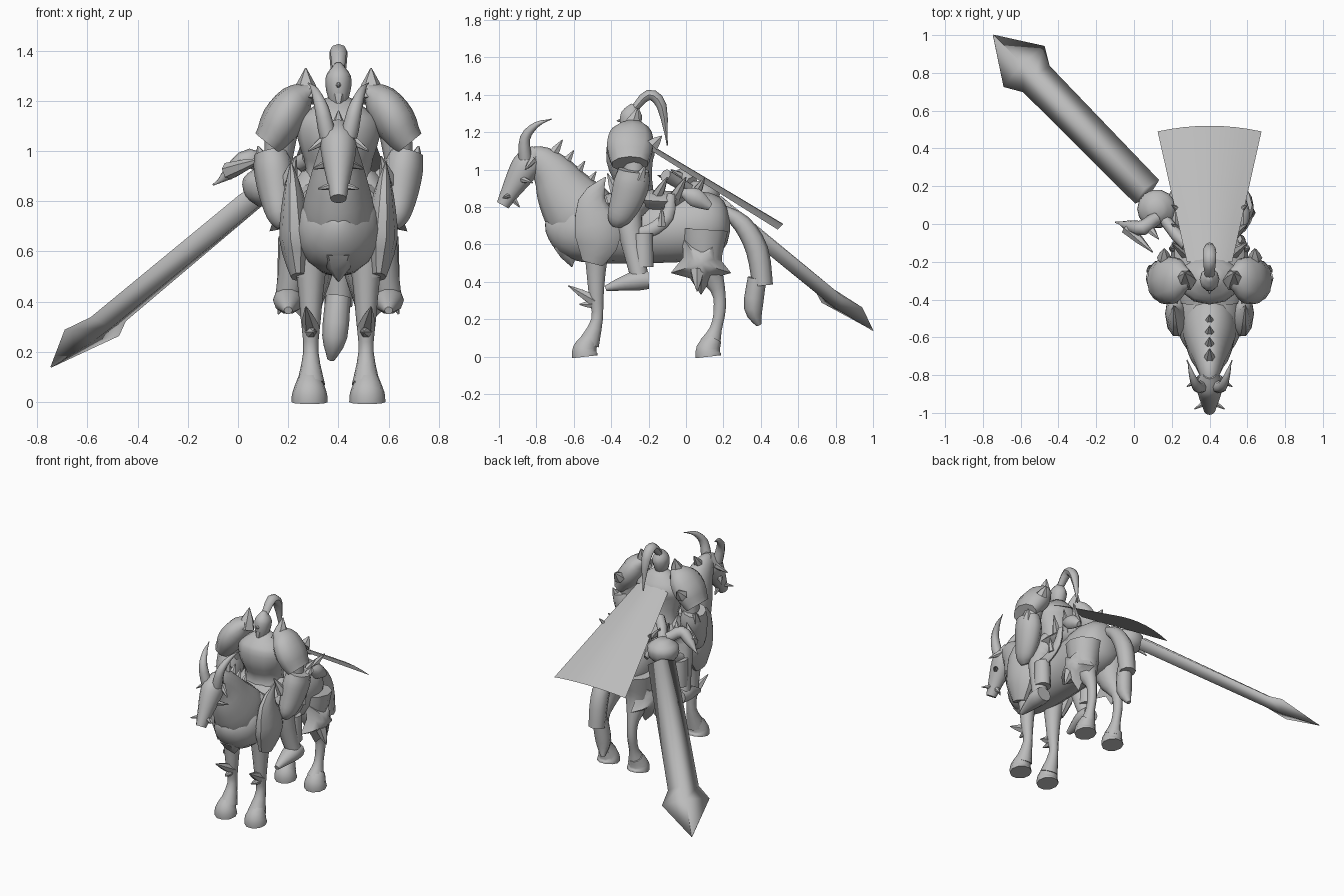
import bpy, bmesh, math
from mathutils import Vector

cube = bpy.data.objects.get("Cube")
if cube:
    bpy.data.objects.remove(cube)

SIDE, UP = Vector((1, 0, 0)), Vector((0, 0, 1))
CENTRE = SIDE * .4   # mount and rider stand off centre, the sword balances them
THIN = .003

grey = bpy.data.materials.new("stone grey")
grey.use_nodes = True
grey.diffuse_color = (.5, .5, .5, 1)
grey.node_tree.nodes["Principled BSDF"].inputs["Base Color"].default_value = grey.diffuse_color


def finish(name, bm, closed=True, crease=50):
    """Turn a bmesh into a smooth shaded object with sharp hard edges."""
    if closed:
        bmesh.ops.recalc_face_normals(bm, faces=bm.faces)
    mesh = bpy.data.meshes.new(name)
    bm.to_mesh(mesh)
    bm.free()
    mesh.materials.append(grey)
    for polygon in mesh.polygons:
        polygon.use_smooth = True
    mesh.set_sharp_from_angle(angle=math.radians(crease))
    bpy.context.scene.collection.objects.link(bpy.data.objects.new(name, mesh))


def bridge(bm, loops):
    """Join rings of vertices into a closed skin."""
    for low, high in zip(loops, loops[1:]):
        for k in range(len(low)):
            bm.faces.new((low[k - 1], low[k], high[k], high[k - 1]))
    bm.faces.new(loops[0])
    bm.faces.new(loops[-1])


def sides(name, mirror):
    return ((name + "_left", 1), (name + "_right", -1)) if mirror else ((name, 1),)


def place(point, sign):
    return CENTRE + Vector((sign * point.x, point.y, point.z))


def skin(name, spine, radii, flat=1, mirror=False, across=SIDE, count=10):
    """Skin ellipses along a spine; flat is the ratio of width to depth."""
    for part, sign in sides(name, mirror):
        bm = bmesh.new()
        loops = []
        for i, point in enumerate(spine):
            ahead, behind = spine[min(i + 1, len(spine) - 1)], spine[max(i - 1, 0)]
            tangent = (ahead - behind).normalized()
            width = (across - tangent * across.dot(tangent)).normalized()
            depth = tangent.cross(width)
            turns = [math.tau * k / count for k in range(count)]
            loops.append([bm.verts.new(place(point + radii[i] * (
                width * flat * math.cos(a) + depth * math.sin(a)), sign)) for a in turns])
        bridge(bm, loops)
        finish(part, bm)


def smooth(values, steps=3):
    """Pass a flowing curve through a list of vectors."""
    ends = [values[0], *values, values[-1]]
    result = []
    for a, b, c, d in zip(ends, ends[1:], ends[2:], ends[3:]):
        for step in range(steps):
            t = step / steps
            result.append(b + ((c - a) * t + (a * 2 - b * 5 + c * 4 - d) * t ** 2
                               + (b * 3 - a - c * 3 + d) * t ** 3) / 2)
    return result + [values[-1]]


def limb(name, x, path, **options):
    """Flowing tube through (y, z, radius) stops; x is fixed or a start and end."""
    first, last = x if isinstance(x, tuple) else (x, x)
    stops = smooth([Vector(stop) for stop in path])
    spine = [Vector((first + (last - first) * i / (len(stops) - 1), s.x, s.y)) for i, s in enumerate(stops)]
    skin(name, spine, [max(s.z, THIN) for s in stops], **options)


def spike(name, base, tip, radius, mirror=True):
    """A tapering thorn."""
    base, tip = Vector(base), Vector(tip)
    across = UP if abs((tip - base).normalized().x) > .8 else SIDE
    skin(name, [base, base.lerp(tip, .5), tip], [radius, radius * .65, THIN],
         mirror=mirror, across=across, count=6)


# Mount: trunk, neck, head and horns
limb("mount_body", 0, [(.235, .7, .03), (.2, .7, .13), (.08, .7, .185), (-.2, .67, .17), (-.45, .69, .19),
                       (-.6, .69, .17), (-.69, .72, .1), (-.73, .75, .03)], flat=.92, count=16)
limb("mount_neck", 0, [(-.48, .68, .18), (-.57, .77, .19), (-.65, .88, .155), (-.71, .98, .115), (-.78, 1.05, .08),
                       (-.84, 1.07, .05)], flat=.75, count=12)
limb("mount_head", 0, [(-.79, 1.1, .04), (-.84, 1.04, .075), (-.88, .98, .073), (-.94, .88, .05), (-.98, .81, .035)],
     flat=.92, count=12)
limb("mount_horn", (.04, .12), [(-.86, 1.06, .035), (-.86, 1.17, .028), (-.8, 1.24, .016), (-.72, 1.27, 0)],
     mirror=True, count=8)
spike("mount_ear", (.05, -.82, 1.05), (.12, -.86, 1), .022)
spike("cheek_spike", (.04, -.88, .95), (.1, -.82, .93), .02)
spike("nose_spike", (.03, -.95, .86), (.08, -.98, .85), .016)
spike("chin_spike", (0, -.93, .85), (0, -.89, .8), .022, False)
spike("chest_keel", (0, -.64, .6), (0, -.61, .48), .08, False)
for step in range(4):
    root = Vector((0, -.72, 1.07)).lerp(Vector((0, -.54, .9)), step / 3)
    spike("mane_spike", root, root + Vector((0, .06, .09)), .035, False)

# Mount: legs and hooves
limb("fore_leg", .11, [(-.47, .65, .09), (-.48, .5, .06), (-.48, .33, .042), (-.475, .2, .032), (-.52, .07, .06)],
     mirror=True, flat=.95)
limb("hind_leg", .11, [(.1, .68, .13), (.1, .52, .1), (.17, .36, .042), (.18, .25, .034), (.16, .15, .034),
                       (.13, .07, .06)], mirror=True, flat=.9)
for name, y in (("fore_hoof", -.54), ("hind_hoof", .12)):
    limb(name, .115, [(y, 0, .072), (y, .04, .068), (y + .03, .1, .045)], mirror=True)
spike("fore_knee_spike", (.11, -.49, .3), (.13, -.63, .38), .035)
spike("fore_knee_thorn", (.11, -.5, .28), (.1, -.57, .28), .025)

# Mount: leaf shaped shoulder plates, leg guards and five pointed haunch plates
limb("shoulder_plate", (.19, .16), [(-.43, .96, 0), (-.5, .83, .08), (-.47, .65, .13), (-.5, .5, .06)],
     mirror=True, flat=.5)
limb("fore_leg_guard", .12, [(-.49, .62, .065), (-.48, .5, .055)], mirror=True)
for part, sign in sides("haunch_plate", True):
    bm = bmesh.new()
    star = []
    for k in range(10):
        angle = math.tau * (k + 1.5) / 10
        reach = .1 if k % 2 else .17
        star.append(Vector((.14, .08 + reach * math.cos(angle), .5 + reach * math.sin(angle))))
    hub = Vector((.23, .08, .5))
    bridge(bm, [[bm.verts.new(place(p.lerp(hub, t) + SIDE * t * (1 - t) * .12, sign)) for p in star]
                for t in (0, .3, .6, .85)])
    finish(part, bm)
spike("haunch_thorn", (.2, .06, .46), (.24, .06, .35), .04)

# Tail in two sections
limb("tail_upper", 0, [(.2, .78, .03), (.3, .71, .05), (.38, .57, .06), (.41, .38, .055)], count=8)
limb("tail_lower", (0, -.03), [(.38, .42, .05), (.36, .26, .05), (.39, .17, .015)], count=8)

# Saddle, straps and trim
limb("saddle", 0, [(-.42, .82, .05), (-.28, .84, .06), (-.1, .83, .06), (0, .86, .035)], flat=3)
limb("hanging_strap", (.16, .2), [(-.08, .87, .02), (-.1, .75, .035), (-.2, .67, .035), (-.32, .66, .03)],
     mirror=True, flat=.6, count=8)
limb("side_pouch", .18, [(-.02, .88, .02), (.05, .85, .05), (.13, .8, .02)], mirror=True, flat=.7, count=8)
spike("strap_thorn", (.19, -.13, .7), (.21, -.13, .8), .025)
for y in (-.16, -.06, .04):
    spike("belt_spike", (.12, y, .85), (.2, y + .06, .96), .035)

# Rider: torso, head and plume
limb("rider_torso", 0, [(-.28, .82, .12), (-.28, .93, .1), (-.3, 1.05, .125), (-.29, 1.13, .12), (-.28, 1.21, .04)],
     flat=1.3, count=12)
limb("rider_head", 0, [(-.31, 1.18, .035), (-.3, 1.24, .057), (-.29, 1.3, .058), (-.28, 1.35, .015)], flat=.85)
spike("rider_nose", (0, -.34, 1.265), (0, -.37, 1.26), .015, False)
spike("rider_beard", (0, -.33, 1.22), (0, -.35, 1.17), .03, False)
limb("rider_plume", 0, [(-.28, 1.32, .02), (-.2, 1.4, .028), (-.13, 1.34, .027), (-.1, 1.13, 0)], flat=1.2, count=8)

# Rider: shoulders, arms and gauntlets
limb("pauldron", (.11, .28), [(-.29, 1.24, .05), (-.29, 1.2, .11), (-.3, 1.12, .13), (-.3, 1.03, .1)],
     mirror=True, flat=.65)
spike("pauldron_spike", (.13, -.3, 1.2), (.13, -.26, 1.33), .06)
spike("pauldron_barb", (.24, -.18, 1.13), (.24, -.13, 1.18), .04)
limb("upper_arm", (.22, .25), [(-.28, 1.12, .07), (-.28, .9, .05)], mirror=True)
limb("gauntlet", (.27, .22), [(-.28, 1, .085), (-.29, .93, .1), (-.32, .83, .09), (-.36, .74, .065), (-.37, .7, .03)],
     mirror=True, flat=.8)
spike("elbow_spike", (.3, -.25, .95), (.32, -.22, 1.02), .035)
spike("wrist_spike", (.2, -.37, .87), (.17, -.42, .98), .035)

# Rider: legs, cloth and boots
limb("rider_thigh", (.08, .2), [(-.25, .86, .09), (-.31, .78, .09), (-.3, .68, .07), (-.25, .43, .05)], mirror=True)
limb("leg_cloth", .19, [(-.23, .66, .055), (-.23, .48, .06)], mirror=True, flat=.9)
limb("rider_boot", .2, [(-.2, .41, .05), (-.27, .405, .055), (-.36, .385, .035), (-.43, .365, .015)],
     mirror=True, flat=1.1)

# Cape: a flared sheet that arches across its width
bm = bmesh.new()
rows = []
for t in (0, .25, .5, .75, 1):
    row = []
    for k in range(-4, 5):
        u = k / 4
        sag = .03 * u * u
        row.append(bm.verts.new(CENTRE + Vector((u * (.12 + .155 * t), -.2 + .72 * t - sag * t, 1.14 - .43 * t - sag))))
    rows.append(row)
for near, far in zip(rows, rows[1:]):
    for k in range(len(near) - 1):
        bm.faces.new((near[k], near[k + 1], far[k + 1], far[k]))
finish("cape", bm, False)

# Sword: ridged blade with a flared arrow tip
bm = bmesh.new()
start, end = Vector((.07, .17, .82)), Vector((-.745, 1, .14))
wide = Vector((.7, .7, -.08))
thick = (end - start).cross(wide).normalized()
stations = []
for t, width, depth in ((0, .09, .045), (.72, .1, .04), (.8, .155, .035), (1, THIN, THIN)):
    offsets = (wide * width, thick * depth, -wide * width, -thick * depth)
    stations.append([bm.verts.new(start.lerp(end, t) + offset) for offset in offsets])
bridge(bm, stations)
finish("sword_blade", bm, crease=180)

# Sword: round hilt boss, grip and claw guard, placed beside the mount
limb("hilt_boss", -.28, [(.08, .78, .04), (.08, .82, .09), (.08, .89, .1), (.08, .94, .04)], count=14)
limb("sword_grip", (-.28, -.12), [(.06, .87, .03), (-.11, .97, .035)], across=UP, count=8)
limb("guard_claw", (-.28, -.5), [(.03, .93, .035), (-.02, .97, .04), (-.01, .92, .03), (.01, .865, 0)],
     across=UP, count=8)
spike("guard_talon", (-.44, -.02, .92), (-.3, -.15, .97), .035, False)
spike("guard_thorn", (-.33, -.01, .95), (-.27, -.08, 1), .03, False)
